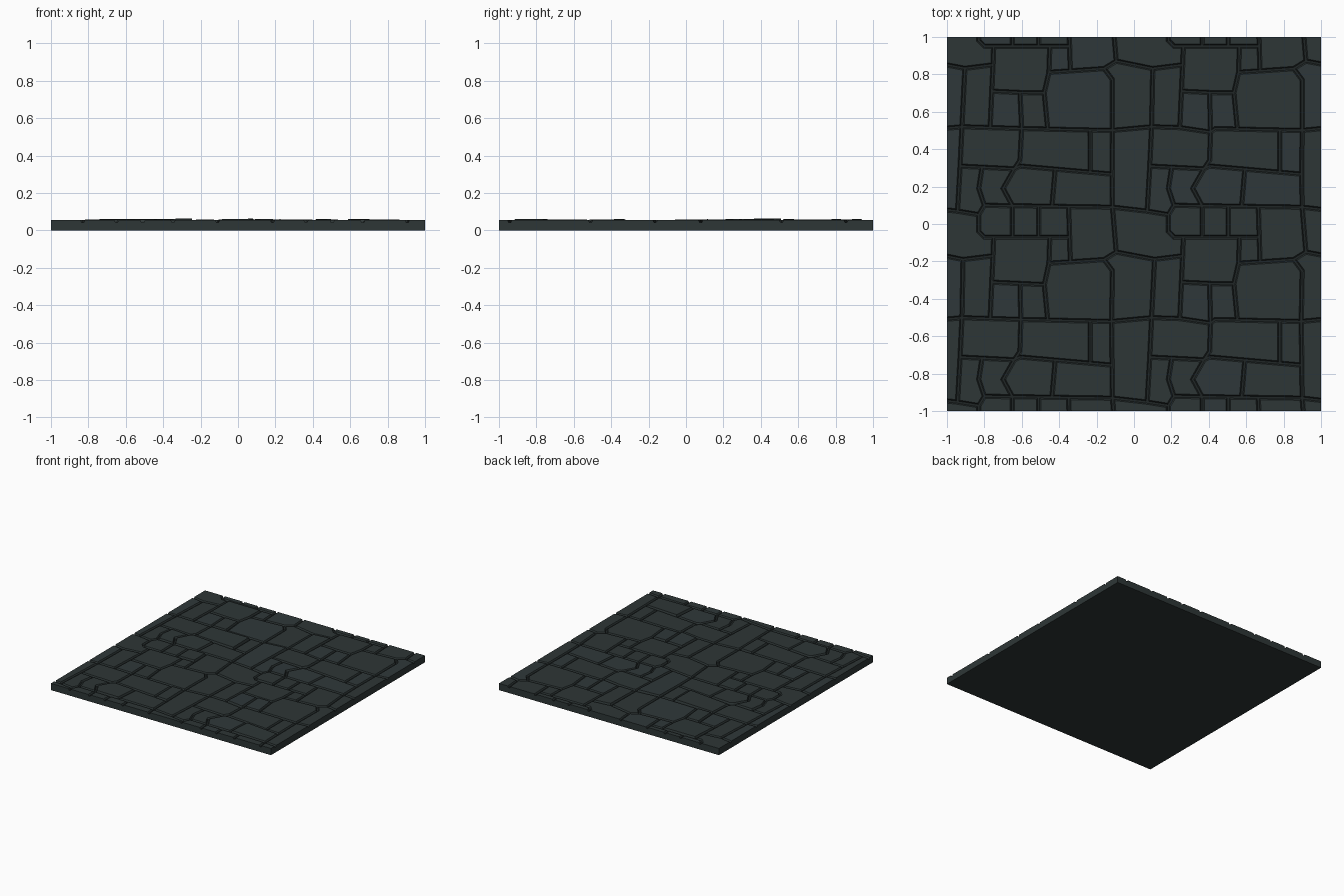
import bpy, bmesh, random
from mathutils import Vector
from mathutils.geometry import delaunay_2d_cdt

if "Cube" in bpy.data.objects:
    bpy.data.objects.remove(bpy.data.objects["Cube"])

random.seed(4)
PX, PY = 1.014, 1.021            # repeat distance of the paving pattern
FLOOR, TOP = 0.043, 0.055        # groove floor and stone top heights


def material(name, rgb):
    m = bpy.data.materials.new(name)
    m.diffuse_color = (*rgb, 1)
    m.use_nodes = True
    m.node_tree.nodes["Principled BSDF"].inputs["Base Color"].default_value = m.diffuse_color
    return m


mats = [material("slate", (0.027, 0.037, 0.037)),
        material("blue_slate", (0.028, 0.039, 0.041)),
        material("dark_groove", (0.014, 0.019, 0.019))]

# Joint lines of one pattern tile
joints = [
    [(-.92, .52), (-.58, .51), (-.12, .50), (.094, .521)],
    [(.094, .521), (.07, .06)],
    [(-.12, .50), (-.115, .09), (-.095, -.15), (-.16, -.19), (-.115, -.25), (-.115, -.53)],
    [(-.115, .09), (.19, .055)],
    [(-.81, .32), (-.83, .19), (-.80, .10), (-.115, .09)],
    [(-.80, .10), (-.83, .05), (-.83, -.04), (-.80, -.07), (-.33, -.07)],
    [(-.94, .31), (-.64, .295), (-.61, .31), (-.10, .265)],
    [(-.60, .525), (-.61, .34), (-.70, .19), (-.65, .085)],
    [(-.235, .52), (-.235, .26)],
    [(-.42, .31), (-.44, .08)],
    [(-.095, -.15), (.10, -.19), (.26, -.17)],
    [(-.75, -.06), (-.77, -.52)],
    [(-.45, -.06), (-.455, -.21), (-.48, -.32), (-.46, -.53)],
    [(-.455, -.21), (-.16, -.19)],
    [(-.35, .11), (-.34, -.22)],
    [(-.65, .11), (-.65, -.08)],
    [(-.51, .11), (-.51, -.08)],
    [(-.78, -.31), (-.46, -.325)],
    [(-.61, -.30), (-.605, -.53)],
    [(.11, -.18), (.095, -.52)],
]

# Repeat the tile and triangulate between the joints
pts, segs = [], []
for i in (-1, 0, 1):
    for j in (-1, 0, 1):
        for line in joints:
            for k, (x, y) in enumerate(line):
                pts.append(Vector((x + i * PX, y + j * PY)))
                if k:
                    segs.append((len(pts) - 2, len(pts) - 1))
v2, e2, f2, _, oe, _ = delaunay_2d_cdt(pts, segs, [], 0, 0.004)
walls = {frozenset(e) for e, o in zip(e2, oe) if o}

bm = bmesh.new()
bv = [bm.verts.new((v.x, v.y, FLOOR)) for v in v2]
for f in f2:
    bm.faces.new([bv[n] for n in f])
bm.verts.index_update()

# Merge triangles not separated by a joint into one stone outline
seen, regions = set(), []
for face in bm.faces:
    if face in seen:
        continue
    seen.add(face)
    stack, region = [face], []
    while stack:
        f = stack.pop()
        region.append(f)
        for e in f.edges:
            if frozenset(v.index for v in e.verts) in walls:
                continue
            for g in e.link_faces:
                if g not in seen:
                    seen.add(g)
                    stack.append(g)
    regions.append(region)
for region in regions:
    if len(region) > 1:
        bmesh.ops.dissolve_faces(bm, faces=region, use_verts=False)
bmesh.ops.delete(bm, geom=[v for v in bm.verts if not v.link_faces], context='VERTS')
bmesh.ops.remove_doubles(bm, verts=bm.verts[:], dist=0.022)
bmesh.ops.recalc_face_normals(bm, faces=bm.faces[:])
for f in bm.faces:
    if f.normal.z < 0:
        f.normal_flip()

# Inset each stone: groove floor first, then a sloped edge up to the top
stones = [f for f in bm.faces if f.calc_area() > 0.003]
ring = bmesh.ops.inset_individual(bm, faces=stones, thickness=0.006, use_even_offset=True)
for f in ring['faces']:
    f.material_index = 2
bmesh.ops.inset_individual(bm, faces=stones, thickness=0.006, use_even_offset=True)
for f in stones:
    c = f.calc_center_median()
    f.material_index = 1 if random.random() < 0.2 else 0
    raised = random.random() < 0.4 and max(abs(c.x), abs(c.y)) < 0.85
    tx, ty = (random.uniform(-.02, .02) for _ in "xy")
    for v in f.verts:
        v.co.z = TOP + (0.003 + tx * (v.co.x - c.x) + ty * (v.co.y - c.y) if raised else 0)

# Trim to the square slab, drop the sides to the ground and close the bottom
for n in ((1, 0, 0), (-1, 0, 0), (0, 1, 0), (0, -1, 0)):
    bmesh.ops.bisect_plane(bm, geom=bm.verts[:] + bm.edges[:] + bm.faces[:],
                           plane_co=n, plane_no=n, clear_outer=True)
rim = [e for e in bm.edges if e.is_boundary]
out = bmesh.ops.extrude_edge_only(bm, edges=rim)['geom']
for g in out:
    if isinstance(g, bmesh.types.BMVert):
        g.co.z = 0
    elif isinstance(g, bmesh.types.BMFace):
        g.material_index = 0
base = bmesh.ops.contextual_create(bm, geom=[g for g in out if isinstance(g, bmesh.types.BMEdge)
                                             and all(v.co.z == 0 for v in g.verts)])
for f in base['faces']:
    f.material_index = 0
bmesh.ops.recalc_face_normals(bm, faces=bm.faces[:])

me = bpy.data.meshes.new("paving_slab")
bm.to_mesh(me)
bm.free()
for m in mats:
    me.materials.append(m)
bpy.context.collection.objects.link(bpy.data.objects.new("paving_slab", me))
